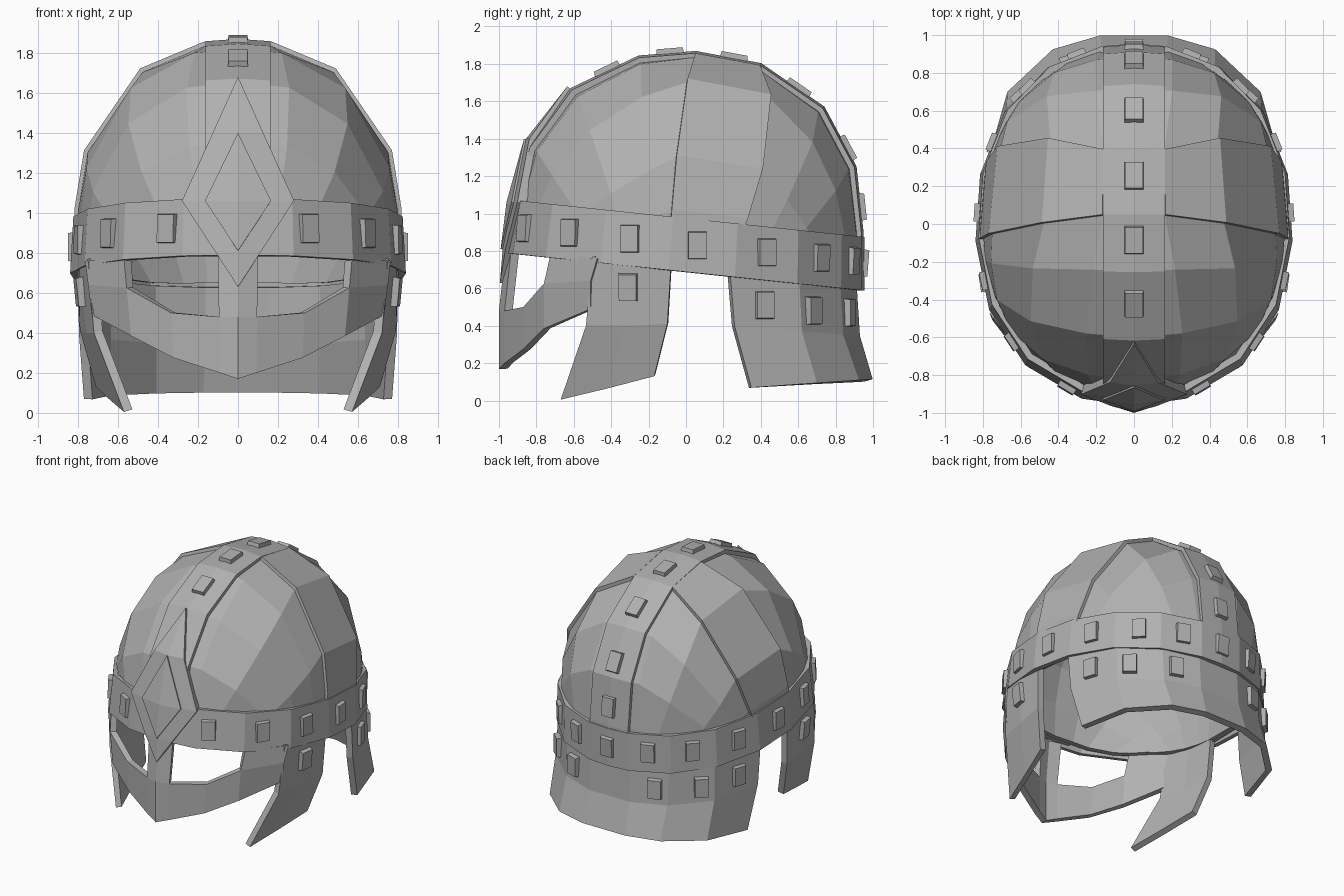
import bpy, bmesh
from mathutils import Vector, Matrix

if "Cube" in bpy.data.objects:
    bpy.data.objects.remove(bpy.data.objects["Cube"])

steel = bpy.data.materials.new("grey_steel")
steel.use_nodes = True
COLOUR = (0.44, 0.44, 0.44, 1)
steel.diffuse_color = COLOUR
steel.node_tree.nodes["Principled BSDF"].inputs["Base Color"].default_value = COLOUR

POWER, MID = 2.2, Vector((0, 0, 0.95))


def surf(d, scale=1.0):
    """Point of the dome in direction d from its middle; upright below it."""
    half = (0.82, 0.92 if d[1] < 0 else 0.95, 0.92)
    up = (d[0], d[1], max(d[2], 0))
    r = sum(abs(c / h) ** POWER for c, h in zip(up, half)) ** (-1 / POWER)
    return MID + Vector(d) * r * scale


def finish(name, bm, thick=0, mirror=False):
    me = bpy.data.meshes.new(name)
    bm.to_mesh(me)
    bm.free()
    me.materials.append(steel)
    ob = bpy.data.objects.new(name, me)
    bpy.context.collection.objects.link(ob)
    if mirror:
        ob.modifiers.new("mirror", 'MIRROR').merge_threshold = 0.002
    if thick:
        sol = ob.modifiers.new("thickness", 'SOLIDIFY')
        sol.thickness, sol.offset = thick, -1
        sol.use_even_offset = True


def sheet(name, rows, thick, mirror=True, skip=()):
    """Plate from a grid of points, thickened towards the inside."""
    bm = bmesh.new()
    grid = [[bm.verts.new(p) for p in row] for row in rows]
    for i in range(len(rows) - 1):
        for j in range(len(rows[0]) - 1):
            if (i, j) not in skip:
                bm.faces.new((grid[i][j], grid[i + 1][j],
                              grid[i + 1][j + 1], grid[i][j + 1]))
    bm.normal_update()
    facing = sum(f.normal.dot(f.calc_center_median() - Vector((0, 0, 0.7)))
                 for f in bm.faces)
    if facing < 0:
        bmesh.ops.reverse_faces(bm, faces=bm.faces)
    finish(name, bm, thick, mirror)


SIDE_STEPS = (0, .23, .57, .78, 1)


def quarter(top, side, end, corner, steps):
    """Grid of directions spread between four corner directions."""
    t, s, e, c = (Vector(d).normalized() for d in (top, side, end, corner))
    return [[t.slerp(s, u).slerp(e.slerp(c, u), v) for v in steps]
            for u in SIDE_STEPS]


# Dome shell, running from the forehead over the crown to the nape
front = quarter((.165, .05, .9), (.83, -.1, -.24), (.165, -.9, -.14),
                (.64, -.62, -.18), (0, .19, .43, .66, .84, 1))
rear = quarter((.165, .4, .85), (.83, .24, -.26), (.165, .95, -.31),
               (.65, .65, -.28), (0, .3, .56, .82, 1))
dome = [f[::-1] + r for f, r in zip(front, rear)]
middle = [Vector((0, d.y, d.z)) for d in dome[0]]
sheet("dome_shell", [[surf(d, .975) for d in row] for row in [middle] + dome], 0.04)

# Raised straps over the crown
crown = [surf(d) for d in middle]
sheet("crown_strap", [[surf((x, p.y, p.z - MID.z)) for x in (-.165, 0, .165)]
                      for p in crown], 0.035, False)
sheet("side_strap", [[surf(f[0]), surf(r[0])] for f, r in zip(front, rear)], 0.035)

# Brow band, tipped back a little
plan = [(0, -1), (.27, -.88), (.56, -.71), (.74, -.42), (.83, -.07),
        (.81, .28), (.69, .62), (.45, .84), (.17, .95), (0, .95)]


def band_point(x, y, z, scale, shift):
    p = surf((x, y, 0), scale)
    return Vector((p.x, p.y + shift, z - 0.105 * p.y))


sheet("brow_band", [[band_point(x, y, .69, 1.025, -.02),
                     band_point(x, y, .975, 1.005, 0)] for x, y in plan], 0.035)

# Face mask with eye openings: x, y, bottom, eye sill, top
mask = [(0, -1, .17, .48, .8), (.1, -.97, .2, .48, .8), (.35, -.87, .275, .5, .785),
        (.57, -.76, .385, .625, .78), (.765, -.51, .49, .64, .76)]
rows = []
for x, y, low, sill, top in mask:
    rows.append([(x * (1 - .16 * (.77 - z)), y + (.035 if z == top else 0), z)
                 for z in (low, sill, top)])
sheet("face_mask", rows, 0.045, skip=((1, 1), (2, 1)))

# Cheek guards
sheet("cheek_guard", [
    [(.75, -.5, .77), (.795, -.3, .75), (.805, -.08, .73)],
    [(.72, -.535, .4), (.76, -.32, .4), (.79, -.1, .41)],
    [(.57, -.67, .005), (.64, -.42, .065), (.71, -.17, .13)]], 0.045)

# Neck guard: top, middle and flared bottom rows
neck_mid = [(.795, .26), (.675, .62), (.43, .84), (.17, .93), (0, .93)]
neck_top = [(.8, .235), (.665, .605), (.435, .825), (.17, .912), (0, .912)]
neck_low = [(.77, .35), (.67, .7), (.43, .925), (.18, .998), (0, .998)]
sheet("neck_guard", [
    [(x, y, .72 - .1 * y) for x, y in neck_top],
    [(x, y, .42 - .08 * y) for x, y in neck_mid],
    [(x, y, .045 + .07 * y) for x, y in neck_low]], 0.045)


# Nose diamond, folded along its middle, with a smaller raised one
def diamond(name, spine, edge, thick):
    """Fold from a spine (y, z) out to an edge (x, y, z), top to bottom."""
    bm = bmesh.new()
    mids = [bm.verts.new((0, y, z)) for y, z in spine]
    for s in (1, -1):
        outer = [bm.verts.new((s * x, y, z)) for x, y, z in edge]
        loop = [mids[0], *outer, mids[-1]]
        for i in range(len(mids) - 1):
            corners = (mids[i], mids[i + 1], loop[i + 1], loop[i])
            bm.faces.new(dict.fromkeys(corners if s > 0 else corners[::-1]))
    bm.normal_update()
    if sum(f.normal.y for f in bm.faces) > 0:
        bmesh.ops.reverse_faces(bm, faces=bm.faces)
    finish(name, bm, thick)


diamond("nose_diamond", [(-.635, 1.68), (-.855, 1.4), (-.948, 1.06),
                         (-.98, .81), (-.995, .63)],
        [(.126, -.838, 1.4), (.28, -.902, 1.06), (.117, -.965, .81)], 0.05)
diamond("inner_diamond", [(-.866, 1.4), (-.96, 1.06), (-.991, .81)],
        [(.165, -.933, 1.06)], 0.025)


# Rivets: small tapered blocks
def rivet(bm, pos, normal, up):
    n = Vector(normal).normalized()
    side = Vector(up).cross(n).normalized()
    m = Matrix((side, n.cross(side), n)).transposed().to_4x4()
    m.translation = pos
    verts = bmesh.ops.create_cube(bm, size=1)["verts"]
    for v in verts:
        taper = 0.9 if v.co.z > 0 else 1
        v.co = m @ Vector((v.co.x * .105 * taper, v.co.y * .155 * taper, v.co.z * .05))


def on_path(path, t):
    """Point and direction on a 2D path where its second value equals t."""
    for a, b in zip(path, path[1:]):
        if a[1] <= t <= b[1]:
            a, b = Vector(a), Vector(b)
            return a.lerp(b, (t - a.y) / (b.y - a.y)), b - a


bm = bmesh.new()
outline = [band_point(x, y, 0, 1.015, -.01).to_2d() for x, y in plan]
for y in (-.86, -.62, -.3, .06, .43, .72, .89):
    p, d = on_path(outline, y)
    n = Vector((d.y, -d.x)).normalized()
    for s in (1, -1):
        rivet(bm, (s * p.x, p.y, .835 - .1 * y), (s * n.x, n.y, -.06 * n.y), (0, 0, 1))
rivet(bm, (0, .95, .735), (0, 1, -.08), (0, 0, 1))
finish("band_rivets", bm)

bm = bmesh.new()
profile = [(p.z, p.y) for p in crown]
for y in (-.42, -.085, .255, .6, .86, .935):
    p, d = on_path(profile, y)
    rivet(bm, (0, p.y, p.x), (0, -d.x, d.y), (0, d.y, d.x))
finish("crown_rivets", bm)

bm = bmesh.new()
for y, z in ((.42, .51), (.68, .48), (.87, .47)):
    p, d = on_path(neck_mid, y)
    for s in (1, -1):
        rivet(bm, (s * p.x, p.y, z), (s * d.y, -d.x, 0), (0, 0, 1))
for s in (1, -1):
    rivet(bm, (s * .785, -.31, .605), (s, -.15, -.1), (0, 0, 1))
finish("guard_rivets", bm)
